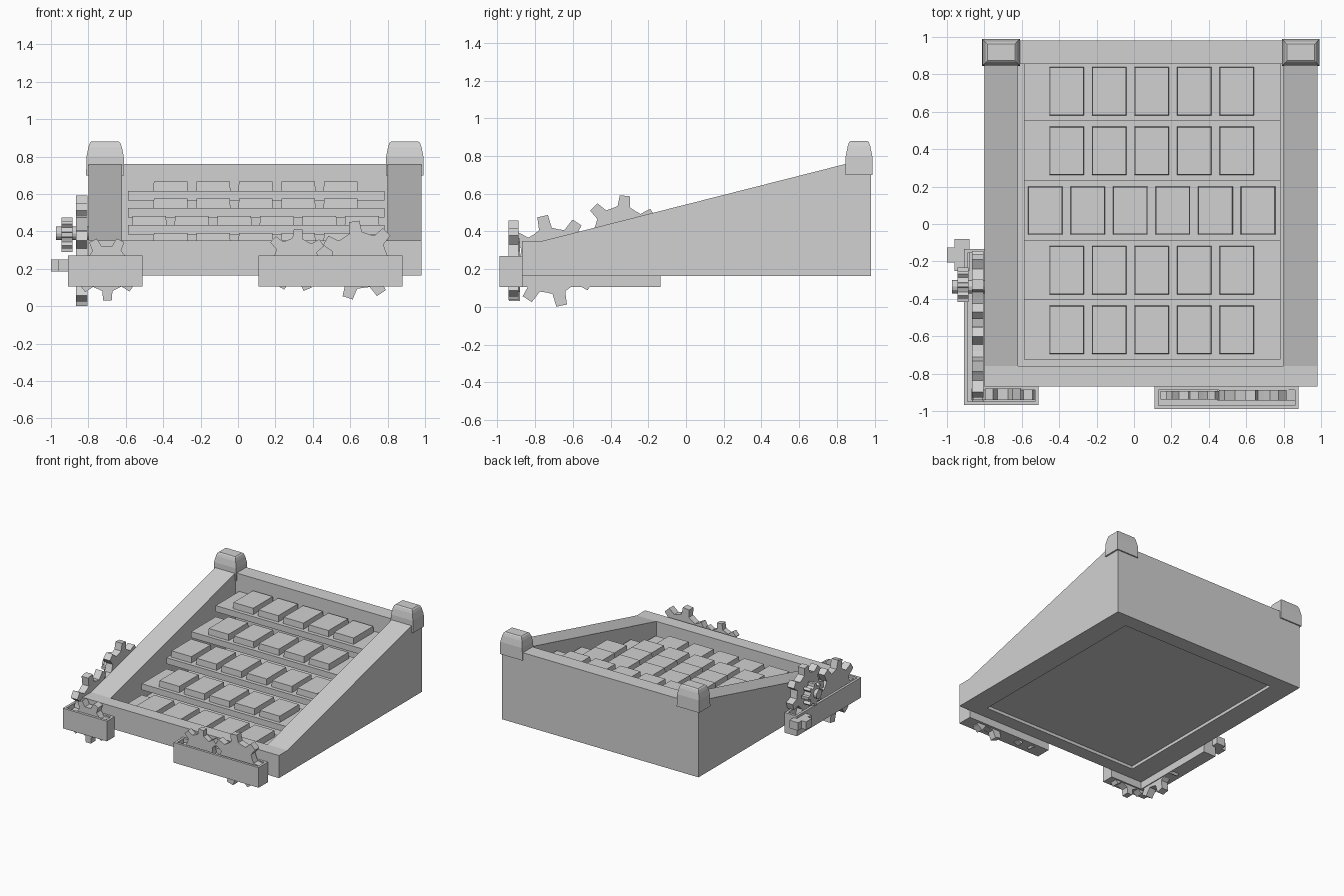
import bpy, bmesh, math
from mathutils import Vector

if "Cube" in bpy.data.objects:
    bpy.data.objects.remove(bpy.data.objects["Cube"])

grey = bpy.data.materials.new("plain_grey")
grey.diffuse_color = (0.64, 0.64, 0.64, 1)
grey.use_nodes = True
grey.node_tree.nodes["Principled BSDF"].inputs["Base Color"].default_value = grey.diffuse_color


def finish(name, bm, fix=True):
    if fix:
        bmesh.ops.recalc_face_normals(bm, faces=bm.faces)
    me = bpy.data.meshes.new(name)
    bm.to_mesh(me)
    bm.free()
    me.materials.append(grey)
    ob = bpy.data.objects.new(name, me)
    bpy.context.collection.objects.link(ob)
    return ob


def add_stack(bm, rings):
    """Closed solid through a list of equal-length point rings."""
    loops = [[bm.verts.new(p) for p in ring] for ring in rings]
    n = len(loops[0])
    for a, b in zip(loops, loops[1:]):
        for i in range(n):
            j = (i + 1) % n
            bm.faces.new((a[i], a[j], b[j], b[i]))
    bm.faces.new(loops[0][::-1])
    return bm.faces.new(loops[-1])


def rect(x0, x1, y0, y1, z, inset=0):
    return [(x0 + inset, y0 + inset, z), (x1 - inset, y0 + inset, z),
            (x1 - inset, y1 - inset, z), (x0 + inset, y1 - inset, z)]


def box(name, x0, x1, y0, y1, z0, z1):
    bm = bmesh.new()
    add_stack(bm, [rect(x0, x1, y0, y1, z0), rect(x0, x1, y0, y1, z1)])
    return finish(name, bm)


# Sloping frame around an open middle
def frame():
    xs, ys = (-0.80, -0.62, 0.80, 0.98), (-0.87, -0.76, 0.855, 0.98)
    tops = (0.35, 0.35, 0.76, 0.76)
    bm = bmesh.new()
    low = {(i, j): bm.verts.new((xs[i], ys[j], 0.165)) for i in range(4) for j in range(4)}
    high = {(i, j): bm.verts.new((xs[i], ys[j], tops[j])) for i in range(4) for j in range(4)}
    up = {low[k]: high[k] for k in low}
    for i in range(3):
        for j in range(3):
            if (i, j) != (1, 1):
                ks = [(i, j), (i + 1, j), (i + 1, j + 1), (i, j + 1)]
                bm.faces.new([low[k] for k in reversed(ks)])
                bm.faces.new([high[k] for k in ks])
    for e in [e for e in bm.edges if e.is_boundary and e.verts[0] in up]:
        a, b = e.verts
        bm.faces.new((a, b, up[b], up[a]))
    finish("sloping_frame", bm)


frame()

# Thin floor sheet, facing up
bm = bmesh.new()
bm.faces.new([bm.verts.new(p) for p in rect(-0.62, 0.80, -0.76, 0.855, 0.19)])
finish("floor_sheet", bm, fix=False)

# Stepped shelves, each with a row of keys
for r in range(5):
    y, z = -0.725 + 0.319 * r, 0.20 + 0.0915 * r
    box(f"shelf_{r + 1}", -0.588, 0.783, y, min(y + 0.319, 0.855), z, z + 0.05)
    count, start = (6, -0.567) if r == 2 else (5, -0.453)
    bm = bmesh.new()
    for k in range(count):
        x = start + 0.2275 * k
        add_stack(bm, [rect(x, x + 0.185, y + 0.03, y + 0.288, z + 0.05),
                       rect(x, x + 0.185, y + 0.03, y + 0.288, z + 0.10, 0.003)])
    finish(f"key_row_{r + 1}", bm)

# Rounded caps on the two rear corners
for side, x0 in (("left", -0.812), ("right", 0.79)):
    bm = bmesh.new()
    add_stack(bm, [rect(x0, x0 + 0.203, 0.845, 0.99, z, i) for z, i in
                   ((0.70, 0), (0.80, 0.002), (0.85, 0.012), (0.873, 0.02), (0.88, 0.028))])
    finish(f"{side}_corner_cap", bm)


# Open-topped troughs that hold the gears
def trough(name, outline):
    bm = bmesh.new()
    top = add_stack(bm, [[(x, y, z) for x, y in outline] for z in (0.105, 0.27)])
    bmesh.ops.recalc_face_normals(bm, faces=bm.faces)
    bmesh.ops.inset_region(bm, faces=[top], thickness=0.02, use_even_offset=True)
    inner = bmesh.ops.extrude_discrete_faces(bm, faces=[top])["faces"][0]
    for v in inner.verts:
        v.co.z = 0.125
    finish(name, bm)


trough("front_gear_trough", [(0.11, -0.99), (0.88, -0.99), (0.88, -0.868), (0.11, -0.868)])
trough("corner_gear_trough", [(-0.91, -0.968), (-0.51, -0.968), (-0.51, -0.868),
                              (-0.798, -0.868), (-0.798, -0.135), (-0.91, -0.135)])


# Toothed wheels; axis is "x" or "y"
def gear(name, axis, centre, radius, thick, teeth, first_deg, root=0.72):
    pts = []
    pitch = 2 * math.pi / teeth
    for t in range(teeth):
        mid = math.radians(first_deg) + t * pitch
        for f, r in ((-0.5, root * 0.97), (-0.25, root), (-0.15, 1), (0.15, 1), (0.25, root)):
            a = mid + f * pitch
            pts.append((radius * r * math.cos(a), radius * r * math.sin(a)))
    bm = bmesh.new()
    c = Vector(centre)
    add_stack(bm, [[c + (Vector((d, u, v)) if axis == "x" else Vector((u, d, v)))
                    for u, v in pts] for d in (-thick / 2, thick / 2)])
    finish(name, bm)


gear("front_small_gear", "y", (0.31, -0.915, 0.245), 0.168, 0.045, 7, 86)
gear("front_large_gear", "y", (0.65, -0.915, 0.245), 0.212, 0.055, 7, 98)
gear("corner_gear", "y", (-0.70, -0.91, 0.20), 0.17, 0.06, 7, 65)
gear("side_lower_gear", "x", (-0.835, -0.71, 0.244), 0.244, 0.06, 8, 102)
gear("side_upper_gear", "x", (-0.835, -0.345, 0.388), 0.204, 0.06, 7, 84)
gear("side_outer_gear", "x", (-0.915, -0.325, 0.382), 0.092, 0.06, 8, 90, 0.75)


# Axle, and a small stepped bearing block behind it
bm = bmesh.new()
add_stack(bm, [[(x, -0.335 + 0.036 * math.cos(a * math.pi / 6),
                 0.39 + 0.036 * math.sin(a * math.pi / 6)) for a in range(12)]
               for x in (-0.972, -0.80)])
finish("side_axle", bm)
box("bearing_block", -0.96, -0.88, -0.25, -0.08, 0.185, 0.25)
box("bearing_peg", -1.0, -0.92, -0.205, -0.125, 0.185, 0.25)
